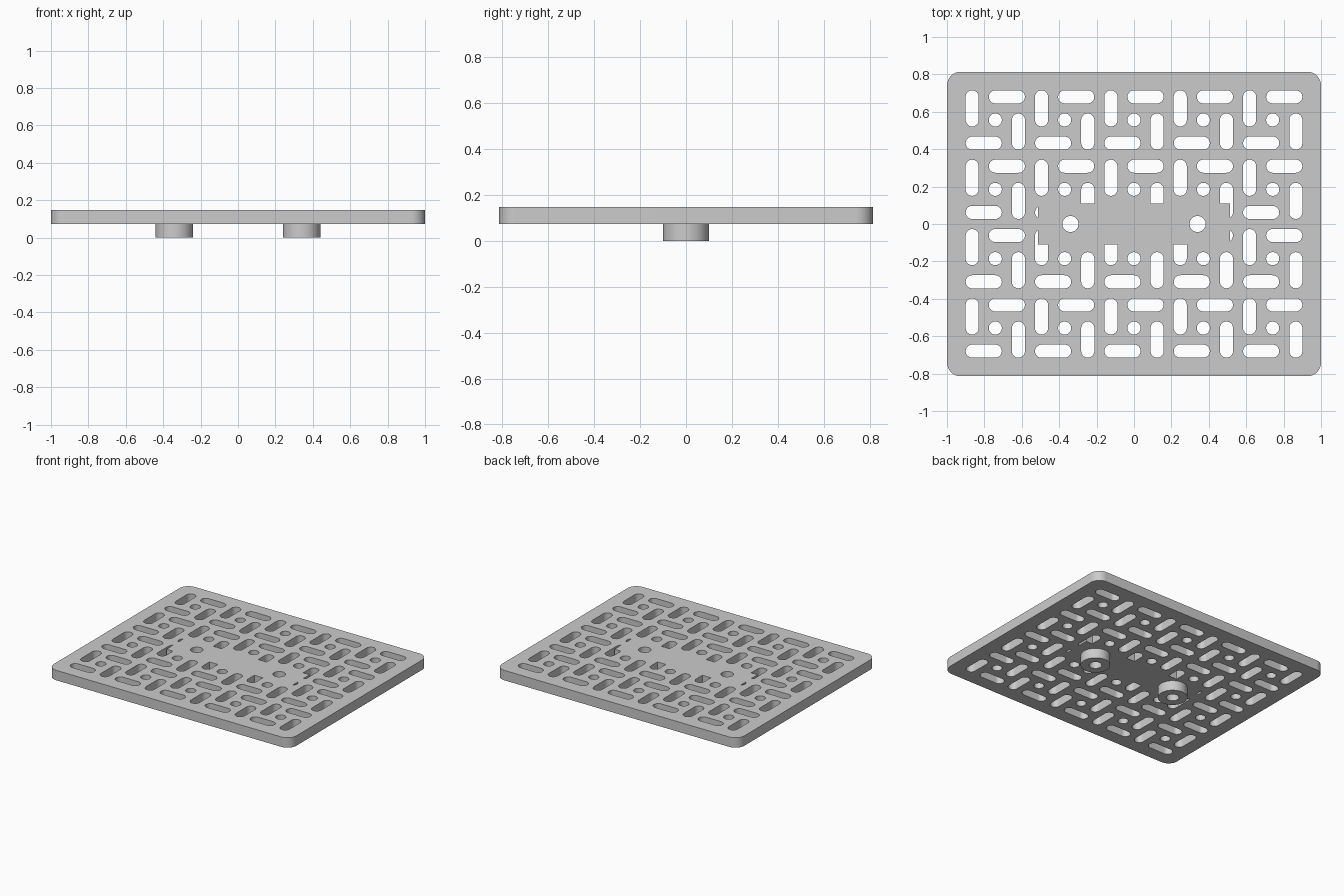
import bpy
import bmesh
import math

cube = bpy.data.objects.get("Cube")
if cube:
    bpy.data.objects.remove(cube, do_unlink=True)

STEP = 0.0618              # offset unit of the slot pattern
PITCH = 6 * STEP           # distance between pattern cells
BOTTOM, TOP = 0.074, 0.148
SLOT_R, SLOT_HALF = 0.035, 0.0615
BOSS_X, BOSS_R, SCREW_R = 0.34, 0.1, 0.043

grey = bpy.data.materials.new("grey plastic")
grey.use_nodes = True
colour = (0.6, 0.6, 0.6, 1)
grey.diffuse_color = colour
grey.node_tree.nodes["Principled BSDF"].inputs["Base Color"].default_value = colour


def rounded(cx, cy, hx, hy, r, n=12):
    """Outline of a rectangle with corner radius r and straight half sizes hx, hy."""
    pts = []
    for q, (sx, sy) in enumerate([(1, 1), (-1, 1), (-1, -1), (1, -1)]):
        for i in range(n + 1):
            a = math.pi / 2 * (q + i / n)
            pts.append((cx + sx * hx + r * math.cos(a), cy + sy * hy + r * math.sin(a)))
    return pts


def prism(bm, pts, z0, z1):
    face = bm.faces.new([bm.verts.new((x, y, z0)) for x, y in pts])
    new = bmesh.ops.extrude_face_region(bm, geom=[face])["geom"]
    up = [v for v in new if isinstance(v, bmesh.types.BMVert)]
    bmesh.ops.translate(bm, verts=up, vec=(0, 0, z1 - z0))


def make(name, outlines, z0, z1):
    bm = bmesh.new()
    for pts in outlines:
        prism(bm, pts, z0, z1)
    bmesh.ops.remove_doubles(bm, verts=bm.verts, dist=1e-5)
    bmesh.ops.recalc_face_normals(bm, faces=bm.faces)
    mesh = bpy.data.meshes.new(name)
    bm.to_mesh(mesh)
    bm.free()
    mesh.materials.append(grey)
    obj = bpy.data.objects.new(name, mesh)
    bpy.context.collection.objects.link(obj)
    return obj


def select(obj):
    bpy.ops.object.select_all(action="DESELECT")
    obj.select_set(True)
    bpy.context.view_layer.objects.active = obj


def cut(obj, cutter):
    """Subtract the cutter from the object, then discard it."""
    cutter.hide_render = True
    mod = obj.modifiers.new("cut", "BOOLEAN")
    mod.operation, mod.solver, mod.object = "DIFFERENCE", "EXACT", cutter
    select(obj)
    bpy.ops.object.modifier_apply(modifier=mod.name)
    bpy.data.objects.remove(cutter, do_unlink=True)


# Pinwheel cells: a round hole circled by four slots
outlines = []
for col in range(5):
    for row in range(4):
        cx, cy = (col - 2) * PITCH, (row - 1.5) * PITCH
        outlines.append(rounded(cx, cy, 0, 0, SLOT_R, 8))
        for s in (1, -1):
            outlines.append(rounded(cx - 2 * s * STEP, cy + s * STEP, 0, SLOT_HALF, SLOT_R))
            outlines.append(rounded(cx + s * STEP, cy + 2 * s * STEP, SLOT_HALF, 0, SLOT_R))
slots = make("slot_cutter", outlines, 0.03, 0.2)

# Solid middle panel stays uncut
panel = [(-0.513, -0.11), (0.513, -0.11), (0.513, 0.11), (-0.513, 0.11)]
cut(slots, make("panel_keeper", [panel], 0.0, 0.25))

# Plate with rounded corners
plate = make("drain_plate", [rounded(0, 0, 0.926, 0.74, 0.074)], BOTTOM, TOP)
cut(plate, slots)
screw_holes = [rounded(s * BOSS_X, 0, 0, 0, SCREW_R) for s in (-1, 1)]
cut(plate, make("screw_cutter", screw_holes, -0.05, 0.2))

# Hollow bosses under the plate
parts = [plate]
for side, s in (("left", 1), ("right", -1)):
    boss = make(side + "_boss", [rounded(s * BOSS_X, 0, 0, 0, BOSS_R, 16)], 0, BOTTOM)
    cut(boss, make("bore_cutter", [rounded(s * BOSS_X, 0, 0, 0, SCREW_R)], -0.05, 0.2))
    parts.append(boss)

for part in parts:
    select(part)
    bpy.ops.object.shade_smooth_by_angle(angle=math.radians(30))
